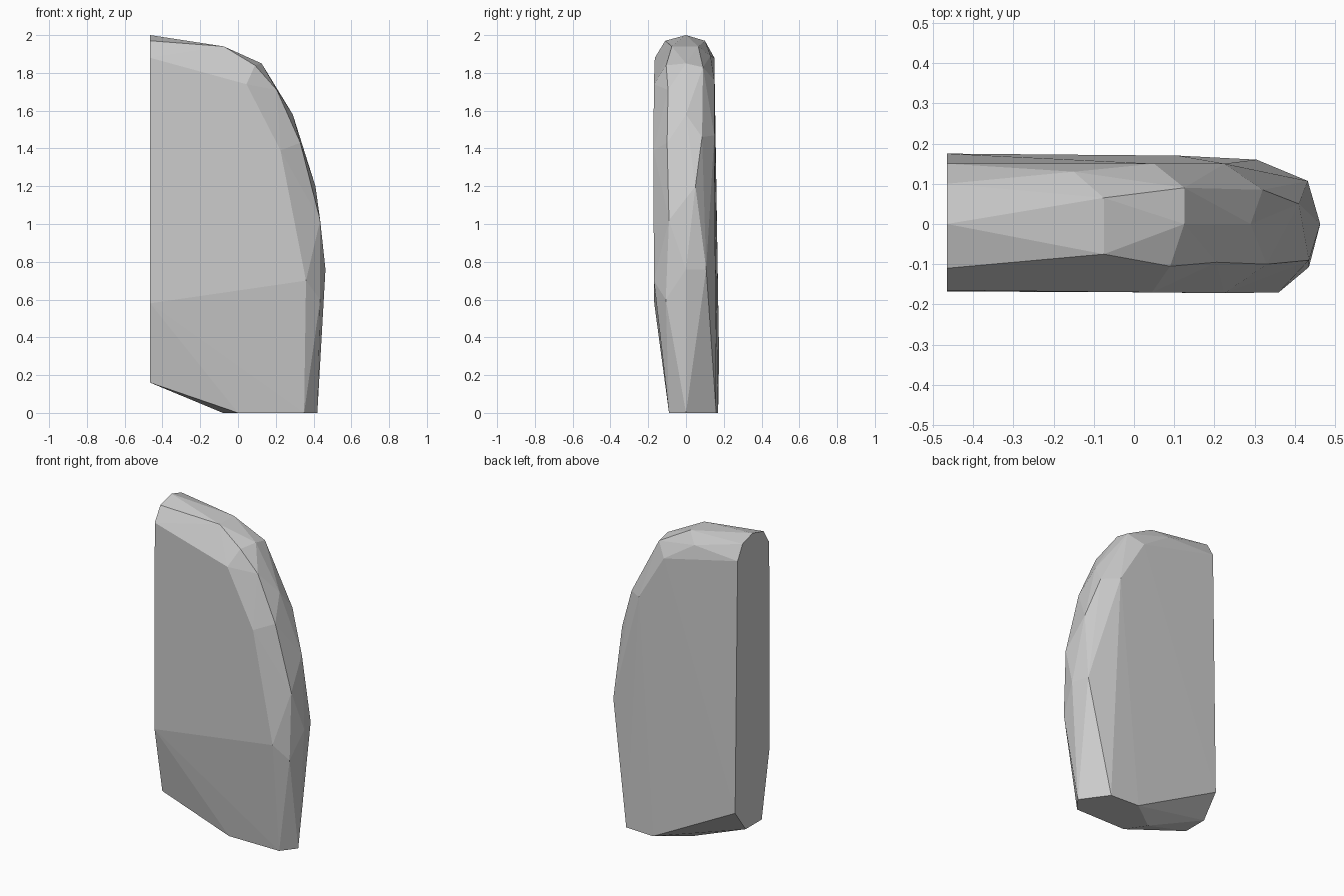
import bpy, bmesh

X = -0.465  # flat cut side

# flat left side outline (y, z)
left = [(0, 2.0), (0.10, 1.97), (0.15, 1.88), (0.175, 0.30), (0.07, 0.16),
        (-0.09, 0.16), (-0.168, 0.58), (-0.165, 1.88), (-0.11, 1.97)]
pts = [(X, y, z) for y, z in left]

# base outline (x, y)
base = [(0, -0.09), (0.35, -0.09), (0.42, 0), (0.305, 0.16), (0.11, 0.17), (-0.08, 0.03)]
pts += [(x, y, 0) for x, y in base]

# rim of the broad front and back faces
pts += [(0.045, -0.17, 1.74), (0.225, -0.172, 1.39), (0.36, -0.17, 0.70)]
pts += [(-0.15, 0.13, 1.89), (0.05, 0.15, 1.76), (0.225, 0.15, 1.47)]

# curved edge: centre ridge, front row, back row
pts += [(0.125, 0, 1.85), (0.29, 0, 1.58), (0.463, 0, 0.76)]
pts += [(-0.075, -0.075, 1.94), (0.09, -0.105, 1.84), (0.205, -0.095, 1.71),
        (0.33, -0.10, 1.43), (0.435, -0.09, 1.02), (0.435, -0.107, 0.60)]
pts += [(-0.075, 0.065, 1.94), (0.125, 0.09, 1.83), (0.32, 0.085, 1.46),
        (0.41, 0.05, 1.20), (0.432, 0.107, 0.76)]

# faceted stone slab as one convex body
bm = bmesh.new()
for p in pts:
    bm.verts.new(p)
res = bmesh.ops.convex_hull(bm, input=bm.verts[:])
loose = [v for v in bm.verts if not v.link_faces]
bmesh.ops.delete(bm, geom=loose, context='VERTS')
bmesh.ops.dissolve_limit(bm, angle_limit=0.01, verts=bm.verts[:], edges=bm.edges[:])
bmesh.ops.recalc_face_normals(bm, faces=bm.faces[:])
mesh = bpy.data.meshes.new("stone_slab")
bm.to_mesh(mesh)
bm.free()
bpy.context.collection.objects.link(bpy.data.objects.new("stone_slab", mesh))
